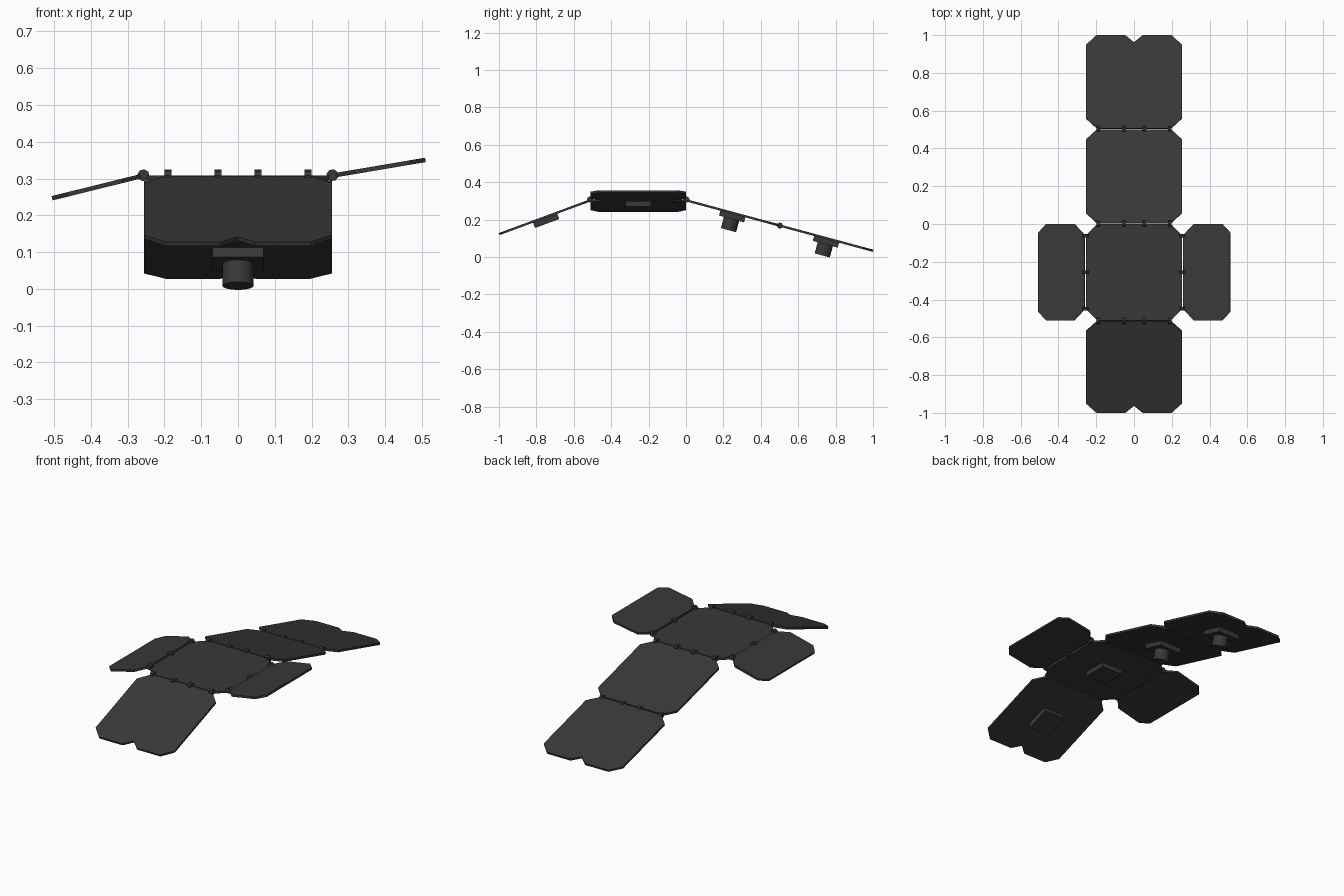
import bpy, bmesh, math
from mathutils import Matrix, Vector

if "Cube" in bpy.data.objects:
    bpy.data.objects.remove(bpy.data.objects["Cube"])

mat = bpy.data.materials.new("charcoal")
mat.diffuse_color = (0.04, 0.04, 0.04, 1)
mat.use_nodes = True
mat.node_tree.nodes["Principled BSDF"].inputs["Base Color"].default_value = mat.diffuse_color

T = 0.012   # panel thickness
C = 0.06    # corner chamfer at the hinges


def finish(bm, name, frame):
    bmesh.ops.recalc_face_normals(bm, faces=bm.faces)
    me = bpy.data.meshes.new(name)
    bm.to_mesh(me)
    bm.free()
    me.materials.append(mat)
    ob = bpy.data.objects.new(name, me)
    ob.matrix_world = frame
    bpy.context.collection.objects.link(ob)
    return ob


def hinge_frame(x, y, z, turn, tilt):
    """Local x runs along the hinge, local y points out along the panel."""
    return (Matrix.Translation((x, y, z)) @ Matrix.Rotation(math.radians(turn), 4, 'Z')
            @ Matrix.Rotation(math.radians(tilt), 4, 'X'))


def panel(name, frame, length, outer, notch=False, start=0.003):
    """Flat plate with cut corners and an optional V notch in its outer edge."""
    w = 0.255
    ox, oy = outer
    half = [(w - C, start), (w, C), (w, length - oy), (w - ox, length)]
    if notch:
        half.append((0.048, length))
    pts = half + ([(0, length - 0.041)] if notch else []) + [(-x, y) for x, y in reversed(half)]
    bm = bmesh.new()
    face = bm.faces.new([bm.verts.new((x, y, -T / 2)) for x, y in pts])
    ext = bmesh.ops.extrude_face_region(bm, geom=[face])
    bmesh.ops.translate(bm, vec=(0, 0, T),
                        verts=[v for v in ext['geom'] if isinstance(v, bmesh.types.BMVert)])
    finish(bm, name, frame)


def square_box(name, frame, v, depth=0.033):
    bm = bmesh.new()
    bmesh.ops.create_cube(bm, size=1, matrix=Matrix.Translation((0, v, -depth / 2))
                          @ Matrix.Diagonal((0.138, 0.138, depth, 1)))
    finish(bm, name, frame)


def thruster(name, frame, v):
    bm = bmesh.new()
    bmesh.ops.create_cone(bm, cap_ends=True, segments=32, radius1=0.042, radius2=0.042,
                          depth=0.07, matrix=Matrix.Translation((0, v, -0.06)))
    ob = finish(bm, name, frame)
    bpy.context.view_layer.objects.active = ob
    ob.select_set(True)
    bpy.ops.object.shade_smooth_by_angle(angle=math.radians(35))
    ob.select_set(False)


def hinges(name, frame, places, lift=0.005):
    """Row of small knuckles along the hinge line."""
    bm = bmesh.new()
    for u in places:
        bmesh.ops.create_cone(bm, cap_ends=True, segments=8, radius1=0.0165, radius2=0.0165, depth=0.019,
                              matrix=Matrix.Translation((u, 0, lift))
                              @ Matrix.Rotation(math.pi / 2, 4, 'Y')
                              @ Matrix.Rotation(math.pi / 8, 4, 'Z'))
    finish(bm, name, frame)


LONG = (-0.19, -0.055, 0.055, 0.19)
SHORT = (-0.193, 0, 0.193)

# centre panel with its box
centre = hinge_frame(0, -0.51, 0.302, 0, 0)
panel("centre_panel", centre, 0.51, (C, C), start=0)
square_box("centre_box", centre, 0.255)

# front panel
front = hinge_frame(0, -0.511, 0.303, 180, -20.3)
panel("front_panel", front, 0.521, (0.058, 0.055), notch=True)
square_box("front_box", front, 0.26, 0.036)
hinges("front_hinges", front, LONG)

# two back panels in a row, each with a box and a round nozzle
back = hinge_frame(0, 0.001, 0.303, 0, -15.1)
back_outer = back @ Matrix.Translation((0, 0.519, 0))
for tag, frame, notch in (("inner", back, False), ("outer", back_outer, True)):
    panel("back_%s_panel" % tag, frame, 0.516, (0.058, 0.055), notch)
    square_box("back_%s_box" % tag, frame, 0.26)
    thruster("back_%s_nozzle" % tag, frame, 0.26)
    hinges("back_%s_hinges" % tag, frame, LONG, 0.005 if frame is back else 0)

# side panels, tilted differently
for tag, x, turn, tilt in (("left", -0.257, 90, -13.9), ("right", 0.257, -90, 9.6)):
    frame = hinge_frame(x, -0.255, 0.308, turn, tilt)
    panel("%s_panel" % tag, frame, 0.256, (0.045, 0.042))
    hinges("%s_hinges" % tag, frame, SHORT, 0.001)
